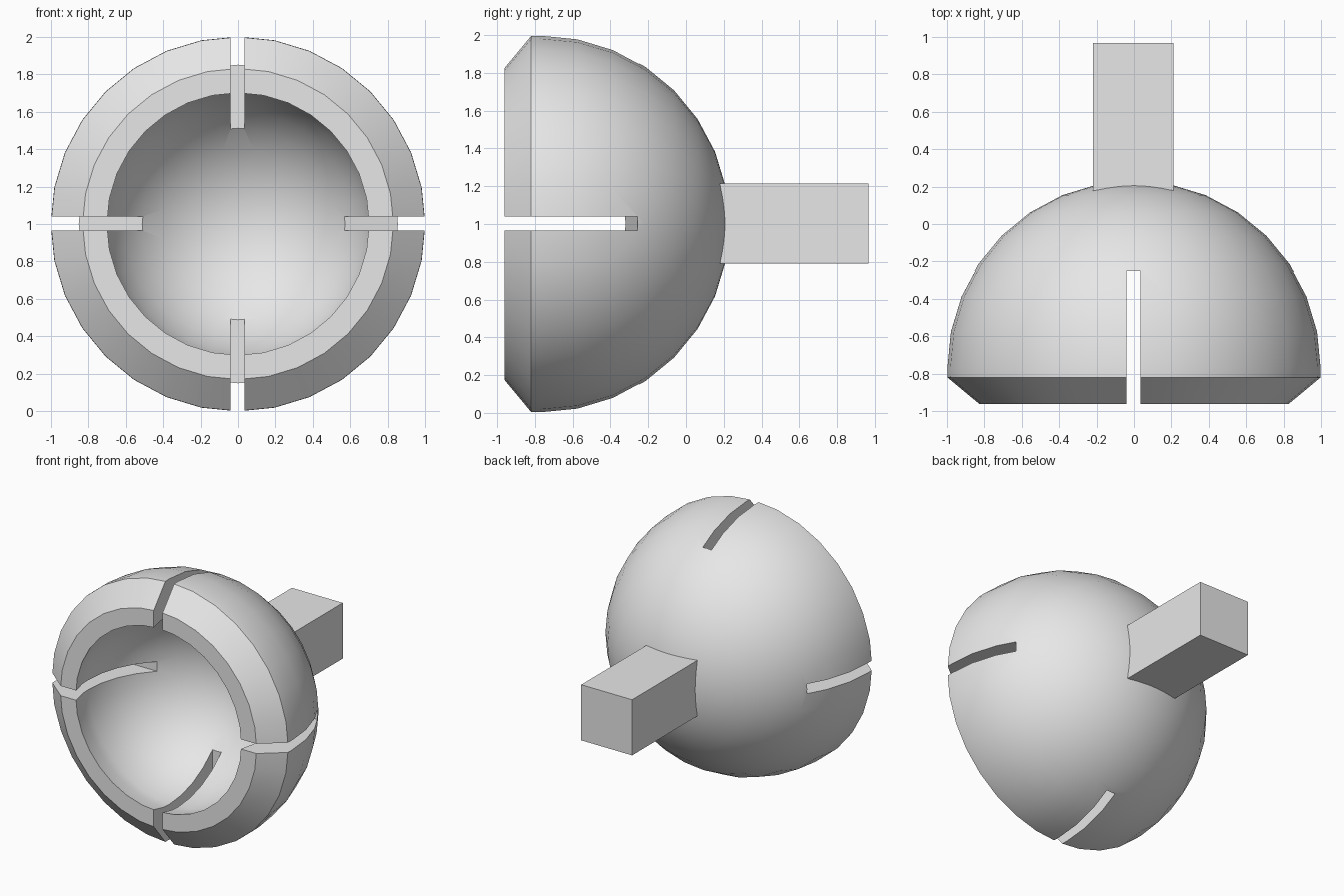
import bpy, bmesh
from math import sin, cos, pi, radians
from mathutils import Vector, Matrix

cube = bpy.data.objects.get("Cube")
if cube:
    bpy.data.objects.remove(cube, do_unlink=True)

grey = bpy.data.materials.new("plain grey")
grey.use_nodes = True
grey.diffuse_color = (0.8, 0.8, 0.8, 1)
grey.node_tree.nodes["Principled BSDF"].inputs["Base Color"].default_value = (0.8, 0.8, 0.8, 1)

CENTRE_Y = -0.77
MID_Z = 1.0
STEPS = 32


def make_object(name, bm):
    bmesh.ops.recalc_face_normals(bm, faces=bm.faces)
    mesh = bpy.data.meshes.new(name)
    bm.to_mesh(mesh)
    bm.free()
    mesh.materials.append(grey)
    obj = bpy.data.objects.new(name, mesh)
    bpy.context.collection.objects.link(obj)
    return obj


def arc(radius, first, last):
    """Quarter arc as (radius, y) points, angle measured from the rim plane."""
    angles = [first] + [pi / 16 * i for i in range(9)][0 if first < 0 else 1:]
    return [(radius * cos(a), CENTRE_Y + radius * sin(a)) for a in angles[:last]]


# Hollow cup: outer arc, bevelled lip and inner arc turned about the y axis
outer = arc(1.0, -0.05, 10)
inner = [(0.70, -0.96)] + arc(0.73, -0.1, 10)
profile = outer[::-1] + [(0.83, -0.96)] + inner
bm = bmesh.new()
verts = [bm.verts.new((r, y, MID_Z)) for r, y in profile]
edges = [bm.edges.new(pair) for pair in zip(verts, verts[1:])]
bmesh.ops.spin(bm, geom=verts + edges, cent=(0, 0, MID_Z), axis=(0, 1, 0),
               angle=2 * pi, steps=STEPS)
bmesh.ops.remove_doubles(bm, verts=bm.verts, dist=0.0005)
cup = make_object("cup", bm)

# Four slot cutters through the rim; the one on the left has a slanted end
bm = bmesh.new()
for i in range(4):
    near, far = (-0.385, -0.176) if i == 0 else (-0.25, -0.25)
    outline = [(0.3, -1.2), (1.2, -1.2), (1.2, far), (0.3, near)]
    turn = Matrix.Translation((-0.003, 0, MID_Z + 0.002)) @ Matrix.Rotation(i * pi / 2, 4, 'Y')
    face = bm.faces.new([bm.verts.new(turn @ Vector((r, y, -0.037))) for r, y in outline])
    new = bmesh.ops.extrude_face_region(bm, geom=[face])["geom"]
    shift = turn.to_3x3() @ Vector((0, 0, 0.074))
    bmesh.ops.translate(bm, vec=shift, verts=[g for g in new if isinstance(g, bmesh.types.BMVert)])
cutter = make_object("slot_cutter", bm)
cutter.hide_render = True

cut = cup.modifiers.new("slots", 'BOOLEAN')
cut.operation = 'DIFFERENCE'
cut.solver = 'EXACT'
cut.object = cutter
bpy.ops.object.select_all(action='DESELECT')
bpy.context.view_layer.objects.active = cup
cup.select_set(True)
bpy.ops.object.modifier_apply(modifier=cut.name)
bpy.data.objects.remove(cutter, do_unlink=True)
bpy.ops.object.shade_smooth_by_angle(angle=radians(30))

# Square stem at the back, seated inside the cup wall
bm = bmesh.new()
bmesh.ops.create_cube(bm, size=1)
bmesh.ops.scale(bm, vec=(0.43, 0.86, 0.425), verts=bm.verts)
bmesh.ops.translate(bm, vec=(-0.005, 0.535, MID_Z + 0.003), verts=bm.verts)
make_object("stem", bm)
